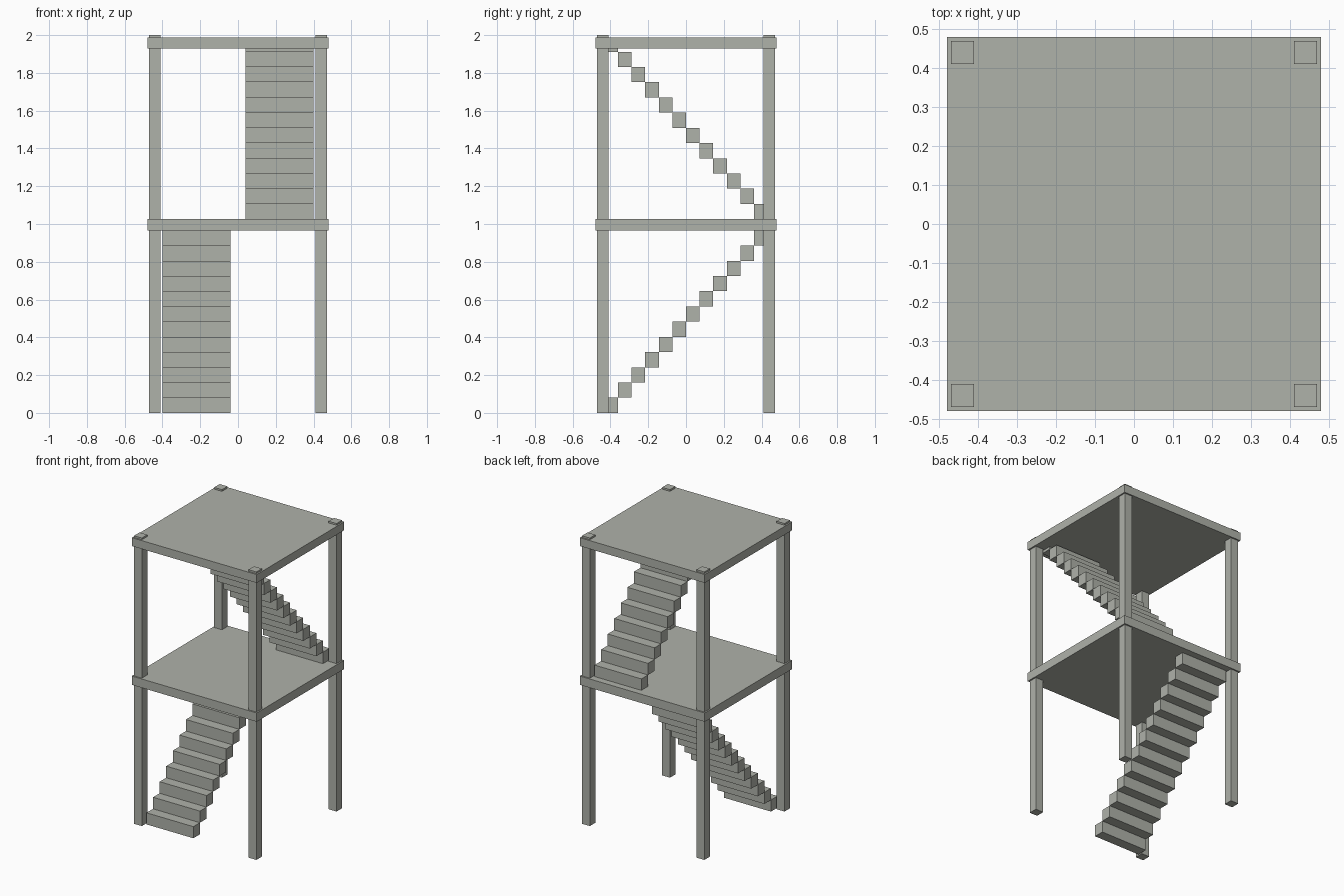
import bpy

cube = bpy.data.objects.get("Cube")
if cube:
    bpy.data.objects.remove(cube, do_unlink=True)

# Single concrete colour
concrete = bpy.data.materials.new("concrete_grey")
concrete.use_nodes = True
colour = (0.43, 0.445, 0.40, 1)
concrete.diffuse_color = colour
concrete.node_tree.nodes["Principled BSDF"].inputs["Base Color"].default_value = colour


def box(name, low, high):
    """Axis-aligned box between two corners."""
    bpy.ops.mesh.primitive_cube_add(size=1, location=[(a + b) / 2 for a, b in zip(low, high)])
    ob = bpy.context.object
    ob.name = name
    ob.scale = [b - a for a, b in zip(low, high)]
    bpy.ops.object.transform_apply(location=False, rotation=False, scale=True)
    ob.data.materials.append(concrete)
    return ob


# Floor slabs
HALF = 0.48
box("middle_floor", (-HALF, -HALF, 0.966), (HALF, HALF, 1.027))
box("top_floor", (-HALF, -HALF, 1.93), (HALF, HALF, 1.988))

# Corner posts, poking slightly above the top slab
for side, x in (("right", -0.44), ("left", 0.44)):
    for end, y in (("front", -0.44), ("back", 0.44)):
        box(f"{end}_{side}_post", (x - 0.03, y - 0.03, 0), (x + 0.03, y + 0.03, 2))

# Stair flights of overlapping-edge block steps
STEPS, TREAD, RISE = 12, 0.0721, 0.0805


def flight(name, x0, x1, z0, direction):
    for i in range(STEPS):
        y = direction * (i + 0.5 - STEPS / 2) * TREAD
        z = z0 + i * RISE
        box(f"{name}_step_{i + 1}", (x0, y - TREAD / 2, z),
            (x1, y + TREAD / 2, min(z + RISE, 1.98)))


flight("lower_stair", -0.40, -0.04, 0, 1)
flight("upper_stair", 0.04, 0.40, 1.026, -1)
